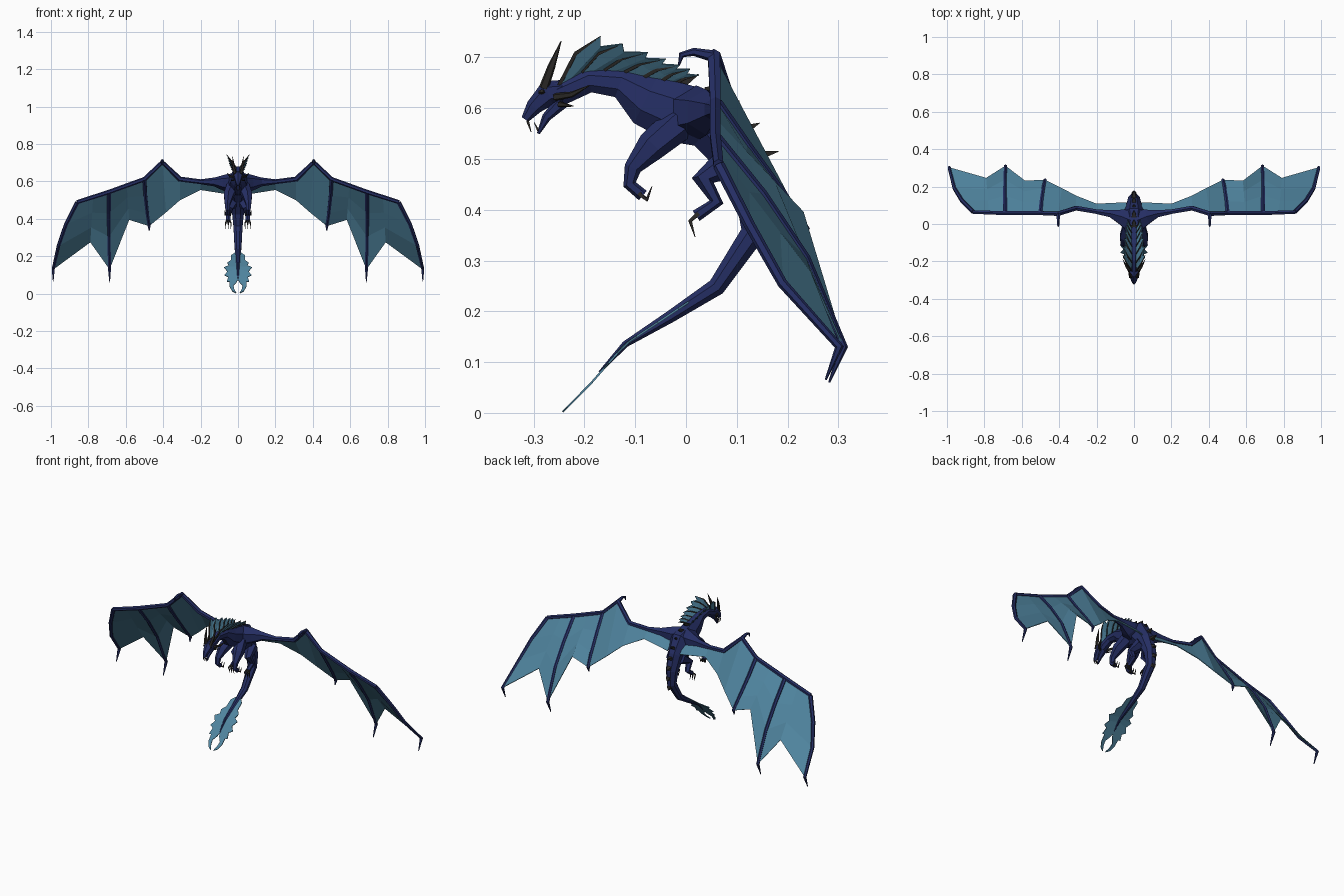
import bpy, bmesh, math
from mathutils import Vector as V


def material(name, rgb):
    m = bpy.data.materials.new(name)
    m.diffuse_color = (*rgb, 1)
    return m


NAVY = material("navy hide", (0.018, 0.027, 0.125))
TEAL = material("teal membrane", (0.08, 0.235, 0.35))
HORN = material("dark horn", (0.024, 0.022, 0.020))


def finish(name, bm, mat, mirror, thick=0):
    bmesh.ops.recalc_face_normals(bm, faces=bm.faces)
    me = bpy.data.meshes.new(name)
    bm.to_mesh(me)
    bm.free()
    me.materials.append(mat)
    ob = bpy.data.objects.new(name, me)
    bpy.context.collection.objects.link(ob)
    if mirror:
        ob.modifiers.new("mirror", 'MIRROR').use_clip = False
    if thick:
        s = ob.modifiers.new("solid", 'SOLIDIFY')
        s.thickness, s.offset = thick, 0
    return ob


def add_tube(bm, pts, n=6):
    """Loft rings along pts of (x, y, z, half_width[, half_height])."""
    c = [V(p[:3]) for p in pts]
    d = c[-1] - c[0]
    ref = V((0, 1, 0)) if abs(d.x) > max(abs(d.y), abs(d.z)) else V((1, 0, 0))
    rings = []
    for i, p in enumerate(pts):
        t0 = (c[i] - c[i - 1]).normalized() if i else V()
        t1 = (c[i + 1] - c[i]).normalized() if i < len(c) - 1 else V()
        t = (t0 + t1).normalized()
        s = (ref - t * ref.dot(t)).normalized()
        u = t.cross(s)
        ring = []
        for k in range(n):
            a = 2 * math.pi * (k + 0.5) / n
            ring.append(bm.verts.new(c[i] + s * math.cos(a) * p[3] + u * math.sin(a) * p[-1]))
        rings.append(ring)
    for a, b in zip(rings, rings[1:]):
        for k in range(n):
            bm.faces.new((a[k], a[(k + 1) % n], b[(k + 1) % n], b[k]))
    bm.faces.new(rings[0])
    bm.faces.new(rings[-1])


def tubes(name, paths, mat, mirror=True, n=6):
    bm = bmesh.new()
    for p in paths:
        add_tube(bm, p, n)
    return finish(name, bm, mat, mirror)


def sheet(name, strips, mat, thick=0.004):
    """Each strip is a pair of polylines joined by quads, mirrored in x."""
    bm = bmesh.new()
    for a, b in strips:
        va = [bm.verts.new(p) for p in a]
        vb = [bm.verts.new(p) for p in b]
        for i in range(len(a) - 1):
            bm.faces.new((va[i], va[i + 1], vb[i + 1], vb[i]))
    bmesh.ops.remove_doubles(bm, verts=bm.verts, dist=0.0005)
    return finish(name, bm, mat, True, thick)


def scalloped(p, q, notch):
    """Two strips between ribs p and q, the free edge cut in to a notch."""
    top, n = (V(p[0]) + V(q[0])) / 2, len(p) - 1
    mid = [top.lerp(V(notch), i / n) for i in range(n + 1)]
    return [(p, mid), (mid, q)]


# body: neck, chest, hips and tail in one loft
spine = [(-.25, .628, .024, .026), (-.19, .655, .022, .026), (-.13, .649, .028, .031),
         (-.08, .615, .042, .054), (-.02, .592, .055, .064), (.05, .575, .06, .064),
         (.095, .51, .042, .05), (.13, .43, .034, .036), (.133, .355, .026, .027),
         (.06, .248, .02, .019), (-.03, .19, .013, .013), (-.12, .135, .008, .007),
         (-.17, .08, .003, .003)]
tubes("body", [[(0, *p) for p in spine]], NAVY, False, 8)

# head
tubes("skull", [[(0, -.24, .632, .024), (0, -.272, .63, .027, .025),
                 (0, -.3, .602, .016, .016), (0, -.317, .578, .007, .008)]], NAVY, False)
tubes("lower_jaw", [[(0, -.245, .612, .02, .014), (0, -.275, .582, .013, .009),
                     (0, -.291, .55, .004, .003)]], NAVY, False)
tubes("fangs", [[(.007, -.312, .575, .004), (.007, -.305, .553, .001)],
                [(.006, -.291, .556, .003), (.006, -.299, .572, .001)]], HORN, n=4)
tubes("horns", [[(.016, -.28, .64, .01), (.024, -.265, .682, .008), (.03, -.246, .732, .001)],
                [(.022, -.258, .622, .008), (.042, -.225, .627, .006), (.06, -.19, .645, .001)],
                [(.02, -.25, .608, .006), (.038, -.222, .604, .001)]], HORN, n=5)
tubes("eyes", [[(.02, -.284, .632, .008, .005), (.026, -.284, .634, .004, .003)]], HORN)

# paired neck crest: curved spikes with webbing between them
bases = [(-.25, .645), (-.205, .672), (-.16, .676), (-.12, .672), (-.085, .66), (-.05, .652), (-.02, .65)]
tips = [(-.168, .742), (-.125, .727), (-.075, .71), (-.04, .697), (-.012, .685), (.008, .677), (.025, .665)]
ribs = []
for i, (b, t) in enumerate(zip(bases, tips)):
    x0, x1 = .012, .06 - .004 * i
    ribs.append([V((x0, *b)),
                 V((x0 + (x1 - x0) * .5, b[0] + (t[0] - b[0]) * .4, b[1] + (t[1] - b[1]) * .65)),
                 V((x1, *t))])
tubes("crest_spikes", [[(*a, .005), (*m, .005), (*t, .001)] for a, m, t in ribs], HORN, n=4)
web = []
for p, q in zip(ribs, ribs[1:]):
    web += scalloped(p, q, p[1].lerp(p[2], .4).lerp(q[1].lerp(q[2], .7), .5))
sheet("crest_web", web, TEAL, .003)

# row of dark plates down the back
plates = [(-.01, .648, .025, .667), (.04, .632, .072, .647), (.08, .595, .105, .615), (.11, .555, .145, .571),
          (.135, .505, .182, .515), (.155, .455, .18, .45), (.162, .4, .178, .385), (.153, .345, .165, .325)]
tubes("back_plates", [[(0, y, z, .018, .014), (0, (y + u) / 2, (z + w) / 2, .012, .008), (0, u, w, .001)]
                      for y, z, u, w in plates], HORN, False, 4)

# legs with claws
tubes("front_legs", [[(.03, -.015, .57, .035), (.05, -.068, .525, .03), (.056, -.105, .482, .017),
                      (.056, -.111, .45, .013), (.056, -.085, .428, .012)]], NAVY)
tubes("hind_legs", [[(.025, .09, .495, .036), (.045, .033, .458, .022), (.052, .06, .415, .014),
                     (.052, .02, .388, .012)]], NAVY)
claws = []
for dx in (-.014, 0, .014):
    claws.append([(.056 + dx / 2, -.092, .432, .006), (.056 + dx, -.077, .42, .005), (.056 + dx, -.067, .446, .001)])
    claws.append([(.052 + dx / 2, .024, .392, .006), (.052 + dx, .008, .378, .005), (.052 + dx, .018, .346, .001)])
tubes("claws", claws, HORN, n=4)

# wing bones
finger1 = [(.5, .06, .61), (.495, .12, .525), (.485, .19, .43), (.475, .235, .362)]
finger2 = [(.69, .06, .54), (.69, .15, .43), (.69, .235, .305), (.687, .31, .13)]
finger3 = [(.86, .065, .487), (.92, .125, .37), (.96, .19, .255), (.988, .302, .13)]
tubes("wing_arms", [[(.02, .02, .59, .065, .055), (.07, .04, .592, .045, .045), (.125, .055, .597, .022, .024),
                     (.2, .066, .598, .014, .013), (.31, .085, .612, .014), (.405, .055, .703, .014),
                     (.5, .058, .612, .012), (.69, .058, .543, .012), (.86, .064, .489, .011)]], NAVY)
tips3 = [(.475, .228, .335), (.686, .282, .06), (.988, .275, .065)]
tubes("wing_fingers", [[(*p, .012 - .001 * i) for i, p in enumerate(f)] + [(*t, .002)]
                       for f, t in zip((finger1, finger2, finger3), tips3)], NAVY)
tubes("wrist_hooks", [[(.405, .055, .702, .012), (.405, .015, .711, .008), (.405, -.009, .705, .006),
                       (.405, -.014, .685, .002)]], NAVY)

# wing membranes
lead = [(.04, .05, .6), (.2, .066, .598), (.31, .085, .612), (.405, .055, .703), finger1[0]]
trail = [(.04, .115, .53), (.2, .107, .555), (.31, .15, .5), (.385, .19, .435), finger1[-1]]
sheet("wing_membranes", [(lead, trail), ([finger1[0], finger1[1], finger1[3]], [finger1[0], finger1[2], finger1[3]])][:1]
      + scalloped(finger1, finger2, (.582, .23, .395)) + scalloped(finger2, finger3, (.79, .245, .275)), TEAL)


# ragged leaf shaped tail fin, laid along the side profile of the tail
def fin_point(x, z):
    prof = [(.225, .015), (.215, 0), (.135, -.12), (.055, -.19), (0, -.245)]
    for (z0, y0), (z1, y1) in zip(prof, prof[1:]):
        if z >= z1 or z1 == 0:
            return (x, y0 + (y1 - y0) * (z0 - z) / (z0 - z1), z)


outer = [(.012, .22), (.036, .205), (.038, .178), (.057, .165), (.05, .15), (.075, .14), (.056, .118),
         (.073, .098), (.052, .088), (.06, .062), (.046, .062), (.044, .035), (.03, .012), (.01, .002)]
inner = [(0, .22), (0, .205), (0, .19), (0, .175), (0, .16), (0, .145), (0, .13),
         (0, .11), (0, .09), (0, .075), (.008, .06), (.024, .042), (.02, .022), (.009, .004)]
sheet("tail_fin", [([fin_point(*p) for p in outer], [fin_point(*p) for p in inner])], TEAL, .004)
